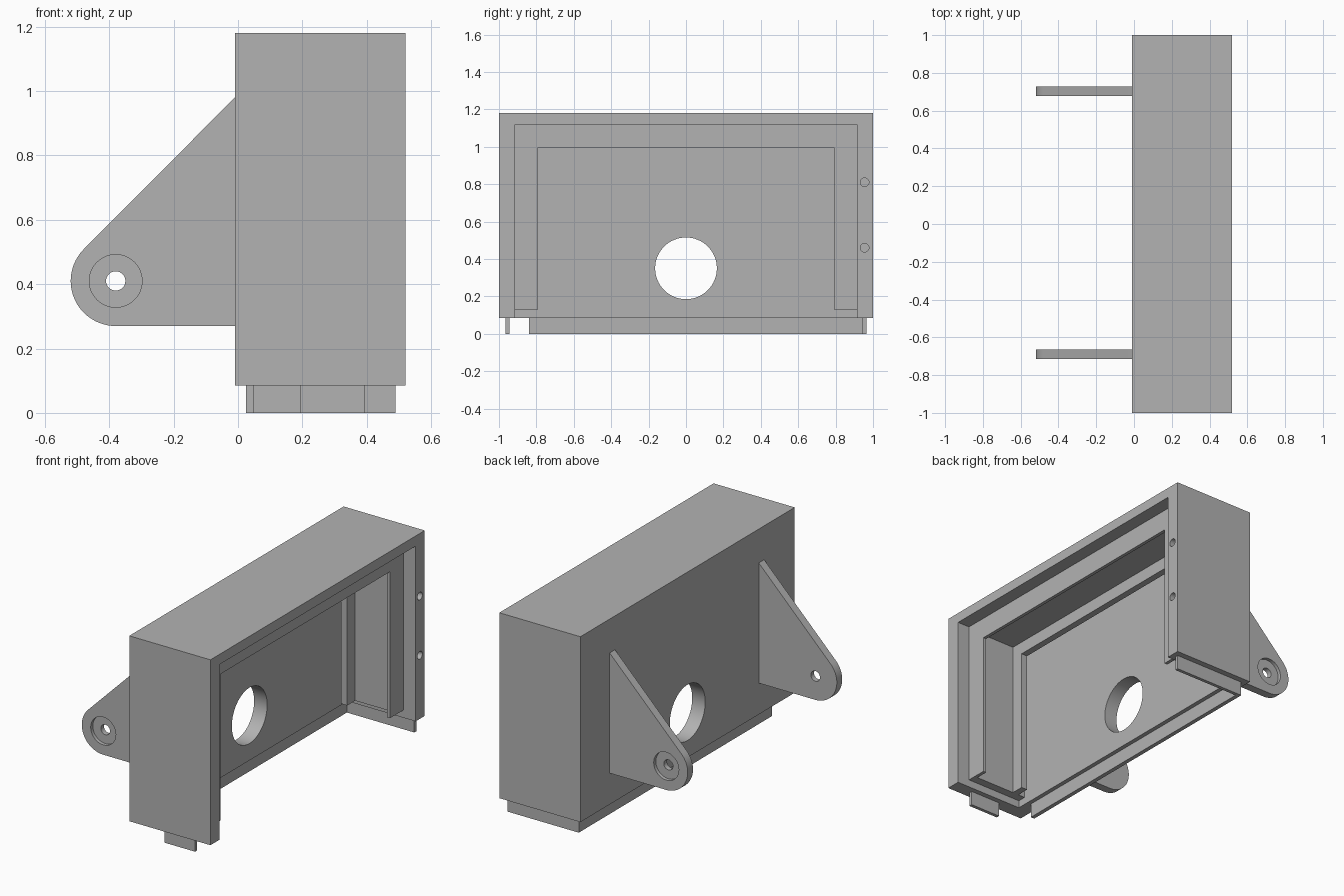
import bpy, bmesh, math
from mathutils import Vector

if "Cube" in bpy.data.objects:
    bpy.data.objects.remove(bpy.data.objects["Cube"], do_unlink=True)

grey = bpy.data.materials.new("plain grey")
grey.use_nodes = True
grey.diffuse_color = (0.45, 0.45, 0.45, 1)
grey.node_tree.nodes["Principled BSDF"].inputs["Base Color"].default_value = (0.45, 0.45, 0.45, 1)


def prism(name, axis, outline, low, high):
    """Extrude a flat outline along an axis; outline uses the other two axes in order."""
    def place(p, h):
        c = list(p)
        c.insert("xyz".index(axis), h)
        return Vector(c)
    bm = bmesh.new()
    face = bm.faces.new([bm.verts.new(place(p, low)) for p in outline])
    new = bmesh.ops.extrude_face_region(bm, geom=[face])["geom"]
    shift = place((0, 0), high - low)
    bmesh.ops.translate(bm, vec=shift, verts=[v for v in new if isinstance(v, bmesh.types.BMVert)])
    bmesh.ops.recalc_face_normals(bm, faces=bm.faces)
    mesh = bpy.data.meshes.new(name)
    bm.to_mesh(mesh)
    bm.free()
    mesh.materials.append(grey)
    ob = bpy.data.objects.new(name, mesh)
    bpy.context.collection.objects.link(ob)
    return ob


def rect(a0, a1, b0, b1):
    return [(a0, b0), (a1, b0), (a1, b1), (a0, b1)]


def circle(a, b, r, n=48):
    return [(a + r * math.cos(2 * math.pi * i / n), b + r * math.sin(2 * math.pi * i / n))
            for i in range(n)]


def select(ob):
    bpy.ops.object.select_all(action="DESELECT")
    ob.select_set(True)
    bpy.context.view_layer.objects.active = ob


def cut(ob, *cutters):
    select(ob)
    for c in cutters:
        mod = ob.modifiers.new("cut", "BOOLEAN")
        mod.operation, mod.solver, mod.object = "DIFFERENCE", "EXACT", c
        bpy.ops.object.modifier_apply(modifier=mod.name)
        bpy.data.objects.remove(c, do_unlink=True)
    bpy.ops.object.shade_smooth_by_angle(angle=math.radians(30))


def arch(name, x0, x1, half_out, half_in, top_out, top_in, foot):
    """Upside-down U running round the two sides and the top."""
    return prism(name, "x", [(-half_out, foot), (-half_out, top_out), (half_out, top_out),
                             (half_out, foot), (half_in, foot), (half_in, top_in),
                             (-half_in, top_in), (-half_in, foot)], x0, x1)


BACK, FRONT, FOOT, TOP = -0.01, 0.52, 0.085, 1.18

# housing: open at the front and underneath, with a large hole and two screw holes
housing = prism("housing", "x", rect(-1, 1, FOOT, TOP), BACK, FRONT)
cut(housing,
    prism("cavity_cutter", "x", rect(-0.915, 0.915, -0.2, 1.12), 0.075, 0.7),
    prism("port_cutter", "x", circle(0, 0.35, 0.165, 64), -0.2, 0.3),
    *[prism("screw_cutter", "x", circle(0.955, z, 0.023, 24), 0.4, 0.7) for z in (0.46, 0.81)])

# inner liner and its two guide rails
arch("liner", 0.075, 0.44, 0.915, 0.865, 1.12, 1.07, 0.13)
arch("front_rail", 0.42, 0.44, 0.915, 0.79, 1.12, 0.995, 0.13)
arch("rear_rail", 0.12, 0.16, 0.915, 0.79, 1.12, 0.995, 0.13)

# locating lip and tab under the housing
prism("bottom_lip", "z", [(0.025, -0.84), (0.05, -0.84), (0.05, 0.945), (0.49, 0.945),
                          (0.49, 0.965), (0.025, 0.965)], 0, FOOT)
prism("bottom_tab", "z", rect(0.195, 0.395, -0.965, -0.945), 0, FOOT)

# mounting brackets with rounded ends, counterbored on the outer sides
PX, PZ, R = -0.38, 0.41, 0.14
dx, dz = BACK - PX, 0.98 - PZ
start = math.atan2(dz, dx) + math.acos(R / math.hypot(dx, dz))
end = 1.5 * math.pi
arc = [(PX + R * math.cos(start + (end - start) * i / 24),
        PZ + R * math.sin(start + (end - start) * i / 24)) for i in range(25)]
outline = [(BACK, 0.27), (BACK, 0.98)] + arc
for name, side, inner, outer in (("right_bracket", -1, -0.665, -0.715),
                                 ("left_bracket", 1, 0.677, 0.727)):
    bracket = prism(name, "y", outline, inner, outer)
    cut(bracket,
        prism("bore_cutter", "y", circle(PX, PZ, 0.03, 32), side * 0.6, side * 0.8),
        prism("counterbore_cutter", "y", circle(PX, PZ, 0.082), outer - side * 0.02, side * 0.8))
